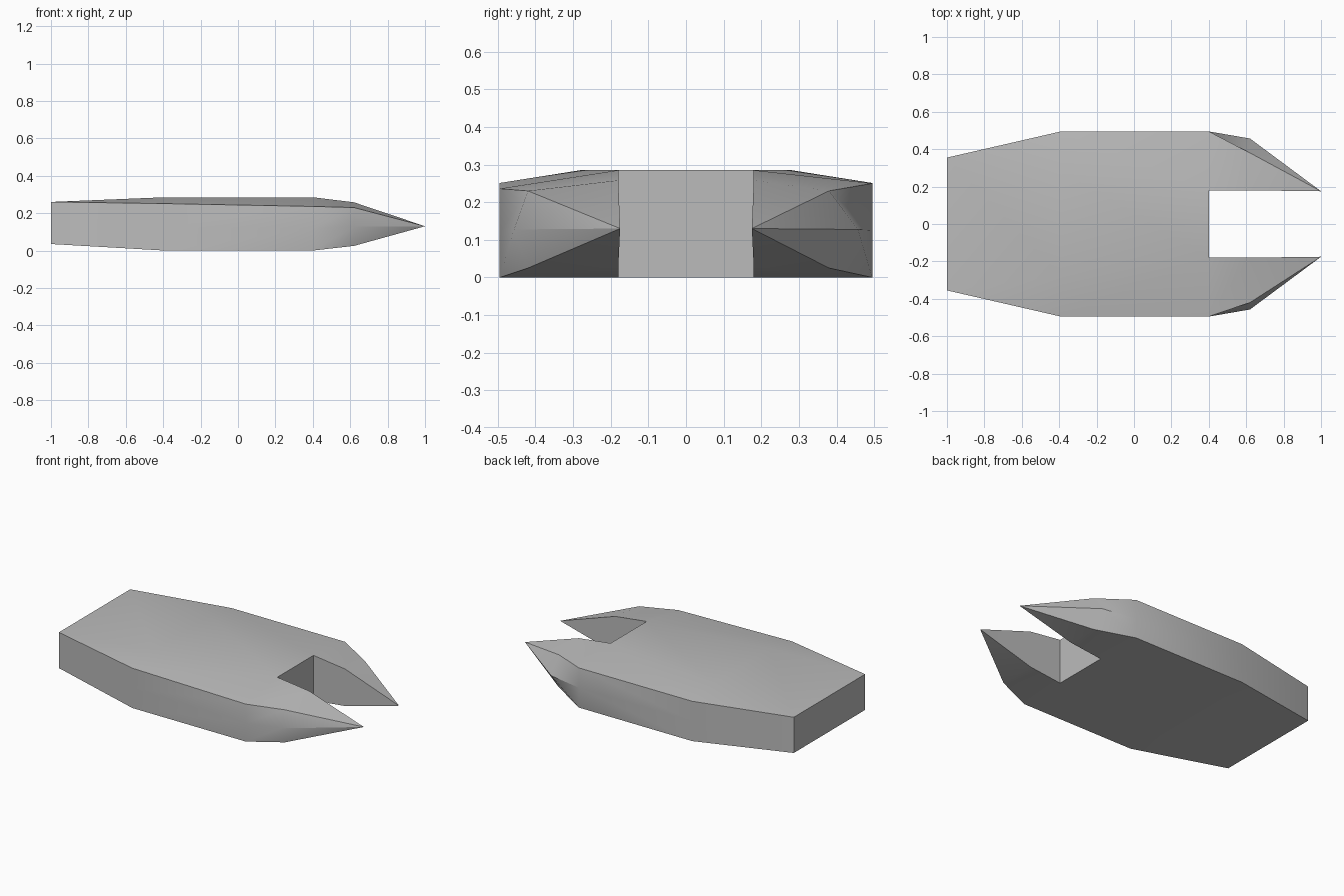
import bpy, bmesh, math
from mathutils import Vector

cube = bpy.data.objects.get("Cube")
if cube:
    bpy.data.objects.remove(cube)

grey = bpy.data.materials.new("hull_grey")
grey.use_nodes = True
colour = (0.5, 0.5, 0.5, 1)
grey.diffuse_color = colour
grey.node_tree.nodes["Principled BSDF"].inputs["Base Color"].default_value = colour

bm = bmesh.new()


def half_ring(side, x, edge, bulge, inner, low, rim, crest):
    """Half cross-section: inner bottom, outer bottom, bulge, rim, crest."""
    points = [(inner, low), (edge, low), (bulge, (low + rim) / 2), (edge, rim), (inner, crest)]
    return [bm.verts.new((x, side * y, z)) for y, z in points]


def skin(a, b, closed=False):
    for i in range(len(a) if closed else len(a) - 1):
        j = (i + 1) % len(a)
        bm.faces.new((a[i], a[j], b[j], b[i]))


# Main hull sections, tail to notch, then the two prongs
halves = {}
for side, rim, lip in ((-1, 0.236, 0.42), (1, 0.25, 0.38)):
    tail = half_ring(side, -1, 0.355, 0.355, 0.355, 0.035, 0.26, 0.26)
    middle = half_ring(side, -0.39, 0.495, 0.495, 0.28, 0, 0.251, 0.285)
    notch = half_ring(side, 0.4, 0.495, 0.495, 0.18, 0, rim, 0.285)
    prong = half_ring(side, 0.62, lip, 0.457, 0.18, 0.025, 0.23, 0.258)
    tip = bm.verts.new((1, side * 0.175, 0.13))
    skin(tail, middle)
    skin(middle, notch)
    skin(notch, prong)
    bm.faces.new((notch[4], notch[0], prong[0], prong[4]))
    for i in range(5):
        bm.faces.new((prong[i], prong[(i + 1) % 5], tip))
    halves[side] = (tail, middle, notch)

# Deck and belly between the two halves
left, right = halves[1], halves[-1]
for k in range(2):
    for i in (0, 4):
        bm.faces.new((left[k][i], right[k][i], right[k + 1][i], left[k + 1][i]))

# Tail plate and notch wall
bm.faces.new([left[0][i] for i in (1, 2, 3)] + [right[0][i] for i in (3, 2, 1)])
bm.faces.new((left[2][0], left[2][4], right[2][4], right[2][0]))

bmesh.ops.remove_doubles(bm, verts=bm.verts, dist=0.0005)
bmesh.ops.recalc_face_normals(bm, faces=bm.faces)
mesh = bpy.data.meshes.new("hull")
bm.to_mesh(mesh)
bm.free()
mesh.materials.append(grey)

hull = bpy.data.objects.new("hull", mesh)
bpy.context.collection.objects.link(hull)
bpy.context.view_layer.objects.active = hull
hull.select_set(True)
bpy.ops.object.shade_smooth_by_angle(angle=math.radians(30))

# Blend the deck into the notch wall and crease the deck beside the prongs
sharp = mesh.attributes.get("sharp_edge") or mesh.attributes.new("sharp_edge", "BOOLEAN", "EDGE")
for edge in mesh.edges:
    a, b = (Vector(mesh.vertices[i].co) for i in edge.vertices)
    if min(a.z, b.z) > 0.28:
        if abs(a.x - 0.4) < 0.01 and abs(b.x - 0.4) < 0.01 and a.y * b.y < 0:
            sharp.data[edge.index].value = False
        elif abs(a.x - b.x) > 0.5:
            sharp.data[edge.index].value = True
